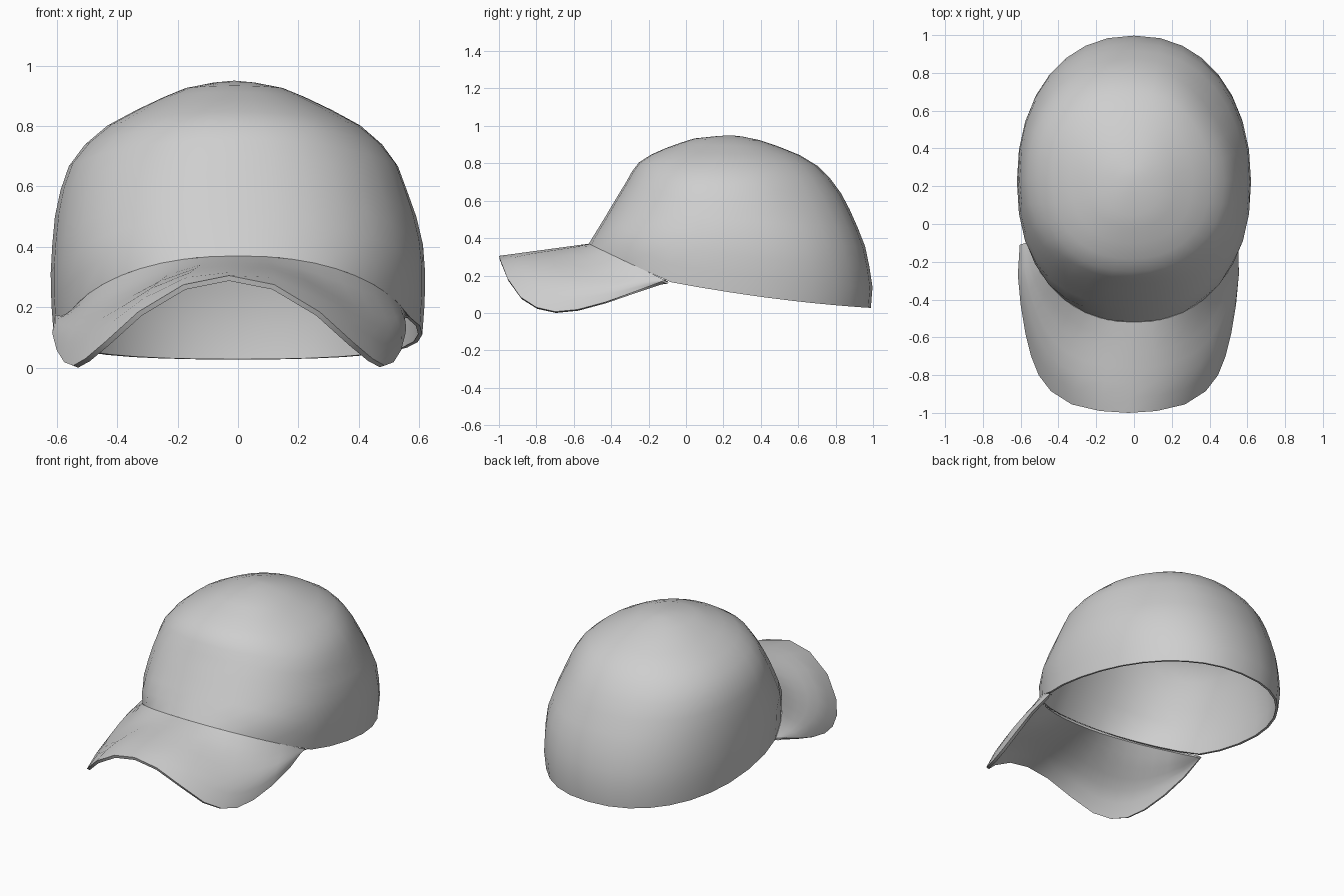
import bpy, bmesh
from math import sin, cos, pi, exp, radians, copysign

cube = bpy.data.objects.get("Cube")
if cube:
    bpy.data.objects.remove(cube, do_unlink=True)

fabric = bpy.data.materials.new("grey_fabric")
fabric.use_nodes = True
GREY = (0.62, 0.62, 0.62, 1)
fabric.diffuse_color = GREY
fabric.node_tree.nodes["Principled BSDF"].inputs["Base Color"].default_value = GREY

# Crown outline by height: z, front y, back y, half width
PROFILE = [
    (0.00, -0.52, 0.985, 0.59), (0.12, -0.52, 1.00, 0.612), (0.25, -0.52, 0.98, 0.62),
    (0.37, -0.52, 0.955, 0.62), (0.50, -0.44, 0.90, 0.60), (0.61, -0.375, 0.85, 0.57),
    (0.70, -0.32, 0.79, 0.535), (0.79, -0.27, 0.70, 0.44), (0.83, -0.22, 0.64, 0.37),
    (0.87, -0.14, 0.55, 0.29), (0.92, 0.00, 0.41, 0.18), (0.94, 0.07, 0.33, 0.11),
    (0.95, 0.24, 0.24, 0.0)]
TOP = PROFILE[-1][0]

# Half of the visor's free edge, from the middle to the side
EDGE = [(0, -1.0, 0.305), (0.15, -0.99, 0.275), (0.30, -0.955, 0.185),
        (0.41, -0.885, 0.085), (0.475, -0.80, 0.03), (0.515, -0.70, 0.007),
        (0.545, -0.58, 0.018), (0.57, -0.43, 0.058), (0.585, -0.27, 0.115),
        (0.575, -0.11, 0.175)]


def section(z):
    for a, b in zip(PROFILE, PROFILE[1:]):
        if z <= b[0]:
            t = (z - a[0]) / (b[0] - a[0])
            return [p + (q - p) * t for p, q in zip(a[1:], b[1:])]
    return PROFILE[-1][1:]


def power(v):
    return copysign(abs(v) ** 0.91, v)


def crown_point(angle, z):
    front, back, half = section(z)
    # Soft dent in the cloth at the left rear, and a slight lean to the right
    size = 1 - 0.06 * exp(-((angle - 2.2) / 0.5) ** 2 - ((z - 0.66) / 0.2) ** 2)
    lean = 0.012 * min(1, max(0, (z - 0.4) / 0.2))
    y = (front + back) / 2 - size * (back - front) / 2 * power(cos(angle))
    return (size * half * power(sin(angle)) - lean, y, z)


def rim_height(angle):
    y = crown_point(angle, 0.2)[1]
    d = y + 0.1
    return 0.37 - 0.475 * (y + 0.52) if d < 0 else 0.168 - 0.195 * d + 0.06 * d * d


def grid_object(name, rows, closed, thickness):
    """Skin rows of points with quads, then give the cloth thickness."""
    bm = bmesh.new()
    grid = [[bm.verts.new(p) for p in row] for row in rows]
    n = len(rows[0])
    for low, high in zip(grid, grid[1:]):
        for i in range(n if closed else n - 1):
            j = (i + 1) % n
            bm.faces.new((low[i], low[j], high[j], high[i]))
    bmesh.ops.remove_doubles(bm, verts=bm.verts, dist=0.0005)
    mesh = bpy.data.meshes.new(name)
    bm.to_mesh(mesh)
    bm.free()
    mesh.materials.append(fabric)
    obj = bpy.data.objects.new(name, mesh)
    bpy.context.collection.objects.link(obj)
    mod = obj.modifiers.new("thickness", 'SOLIDIFY')
    mod.thickness = thickness
    mod.offset = -1
    bpy.ops.object.select_all(action='DESELECT')
    obj.select_set(True)
    bpy.context.view_layer.objects.active = obj
    bpy.ops.object.modifier_apply(modifier=mod.name)
    bpy.ops.object.shade_smooth_by_angle(angle=radians(50))


# Crown: rings rising from the slanted rim to the top
SIDES, RINGS = 32, 13
rings = []
for k in range(RINGS + 1):
    t = sin(k / RINGS * pi / 2)
    ring = []
    for i in range(SIDES):
        a = 2 * pi * i / SIDES
        low = rim_height(a)
        ring.append(crown_point(a, low + (TOP - low) * t))
    rings.append(ring)
grid_object("crown", rings, True, 0.014)

# Visor: arched sheet between the free edge and the front of the rim,
# bowed near the edge so that its sides curl down
HALF, STEPS = len(EDGE) - 1, 6
rows = []
for k in range(STEPS + 1):
    v = 1 - k / STEPS
    row = []
    for i in range(-HALF, HALF + 1):
        s = i / HALF
        a = s * radians(66)
        root = crown_point(a, rim_height(a))
        ex, ey, ez = EDGE[abs(i)]
        tip = (copysign(ex, s) - 0.03, ey, ez)
        x, y, z = (p + (q - p) * v for p, q in zip(root, tip))
        bulge = 0.03 * sin(pi * v ** 2) * sin(pi * abs(s))
        row.append((x + copysign(bulge * 0.5, s), y, z + bulge))
    rows.append(row)
grid_object("visor", rows, False, 0.018)
